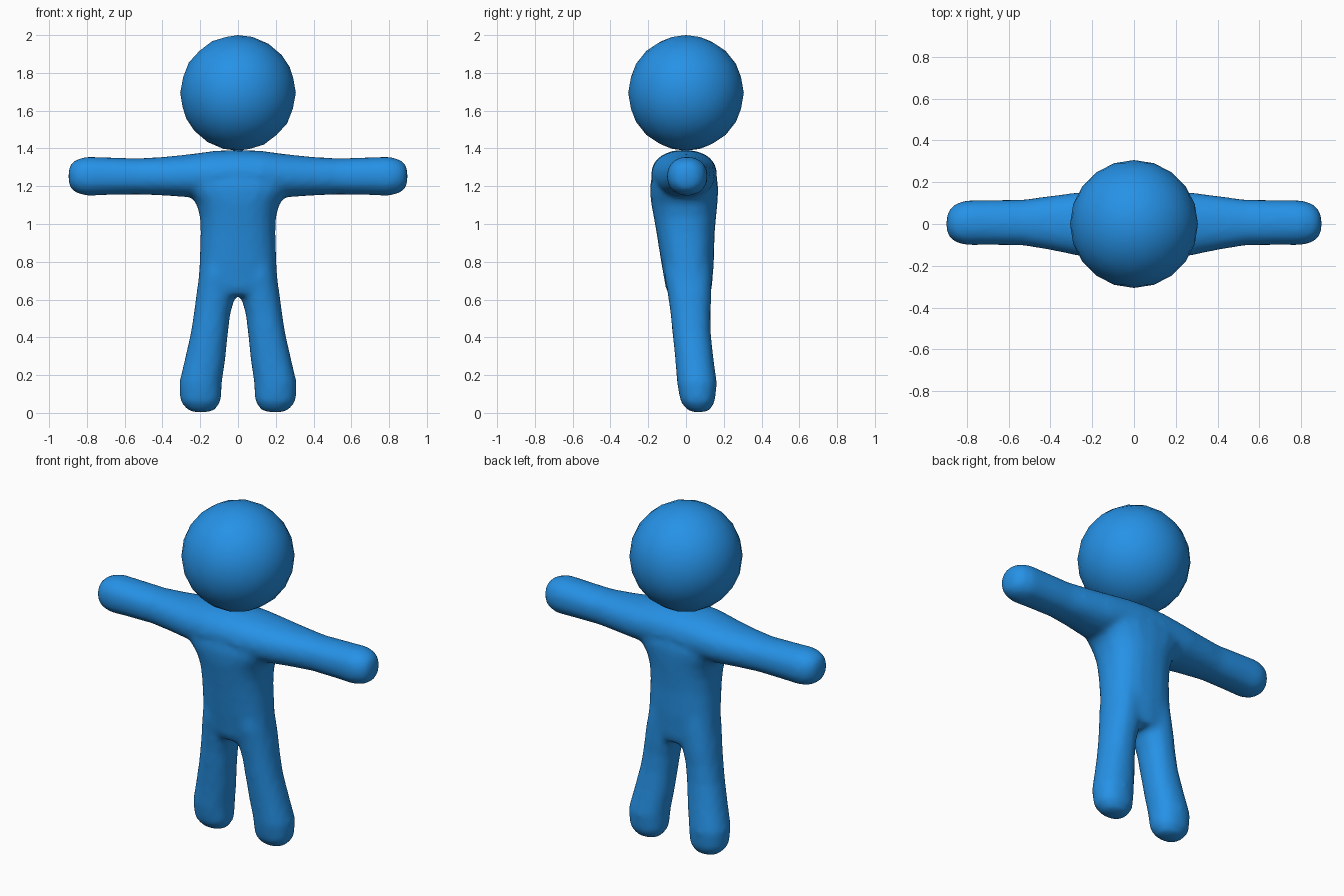
import bpy, bmesh, math
from mathutils import Vector

blue = bpy.data.materials.new("bright_blue")
blue.diffuse_color = (0.019, 0.285, 0.79, 1.0)
SIDES = 20


def loft(bm, rings, axis, power=2.2):
    """Closed tube through rings of (position, centre_a, half_a, centre_b, half_b)."""
    loops = []
    for pos, ca, ra, cb, rb in rings:
        loop = []
        for i in range(SIDES):
            t = 2 * math.pi * i / SIDES
            c, s = math.cos(t), math.sin(t)
            a = ca + ra * math.copysign(abs(c) ** (2 / power), c)
            b = cb + rb * math.copysign(abs(s) ** (2 / power), s)
            loop.append(bm.verts.new((a, b, pos) if axis == 'Z' else (pos, a, b)))
        loops.append(loop)
    faces = []
    for lo, hi in zip(loops, loops[1:]):
        for i in range(SIDES):
            j = (i + 1) % SIDES
            faces.append(bm.faces.new((lo[i], lo[j], hi[j], hi[i])))
    faces.append(bm.faces.new(loops[0][::-1]))
    faces.append(bm.faces.new(loops[-1]))
    bmesh.ops.recalc_face_normals(bm, faces=faces)


bm = bmesh.new()

# Arms and shoulders: one tube running from hand to hand
half = [(0.0, -0.01, 0.175, 1.265, 0.128), (0.12, -0.01, 0.172, 1.262, 0.126),
        (0.27, 0.0, 0.152, 1.255, 0.113), (0.40, 0.005, 0.130, 1.253, 0.102),
        (0.53, 0.007, 0.110, 1.252, 0.096), (0.70, 0.007, 0.108, 1.253, 0.100),
        (0.80, 0.006, 0.108, 1.253, 0.104), (0.855, 0.005, 0.093, 1.253, 0.090),
        (0.885, 0.003, 0.064, 1.253, 0.066), (0.897, 0.0, 0.035, 1.253, 0.035)]
left = [(-r[0],) + r[1:] for r in reversed(half[1:])]
loft(bm, left + half, 'X')

# Torso, flaring into the armpits
loft(bm, [(0.62, 0, 0.205, 0.018, 0.105), (0.66, 0, 0.214, 0.015, 0.122),
          (0.80, 0, 0.204, 0.008, 0.140), (0.95, 0, 0.198, -0.002, 0.154),
          (1.04, 0, 0.202, -0.006, 0.166), (1.11, 0, 0.222, -0.009, 0.176),
          (1.16, 0, 0.262, -0.01, 0.180), (1.20, 0, 0.290, -0.01, 0.181),
          (1.28, 0, 0.240, -0.01, 0.166), (1.35, 0, 0.160, -0.01, 0.110)],
     'Z', 2.4)

# Legs, mirrored
for s in (-1, 1):
    loft(bm, [(0.004, s * 0.195, 0.045, 0.068, 0.035), (0.018, s * 0.195, 0.075, 0.066, 0.063),
              (0.06, s * 0.198, 0.108, 0.062, 0.092), (0.16, s * 0.198, 0.113, 0.058, 0.106),
              (0.28, s * 0.175, 0.108, 0.045, 0.102), (0.42, s * 0.152, 0.099, 0.030, 0.102),
              (0.52, s * 0.138, 0.097, 0.024, 0.106), (0.62, s * 0.118, 0.104, 0.020, 0.116),
              (0.72, s * 0.105, 0.102, 0.012, 0.125), (0.82, s * 0.095, 0.095, 0.008, 0.125)],
         'Z')

mesh = bpy.data.meshes.new("body")
bm.to_mesh(mesh)
bm.free()
mesh.materials.append(blue)
body = bpy.data.objects.new("body", mesh)
bpy.context.collection.objects.link(body)

# Fuse the limbs into one soft skin
fuse = body.modifiers.new("fuse", 'REMESH')
fuse.mode = 'VOXEL'
fuse.voxel_size = 0.018
fuse.use_smooth_shade = True
soften = body.modifiers.new("soften", 'SMOOTH')
soften.factor = 0.5
soften.iterations = 6

# Head
bpy.ops.mesh.primitive_ico_sphere_add(subdivisions=3, radius=0.306, location=(0, 0, 1.694))
head = bpy.context.object
head.name = "head"
head.data.materials.append(blue)
bpy.ops.object.shade_smooth()
